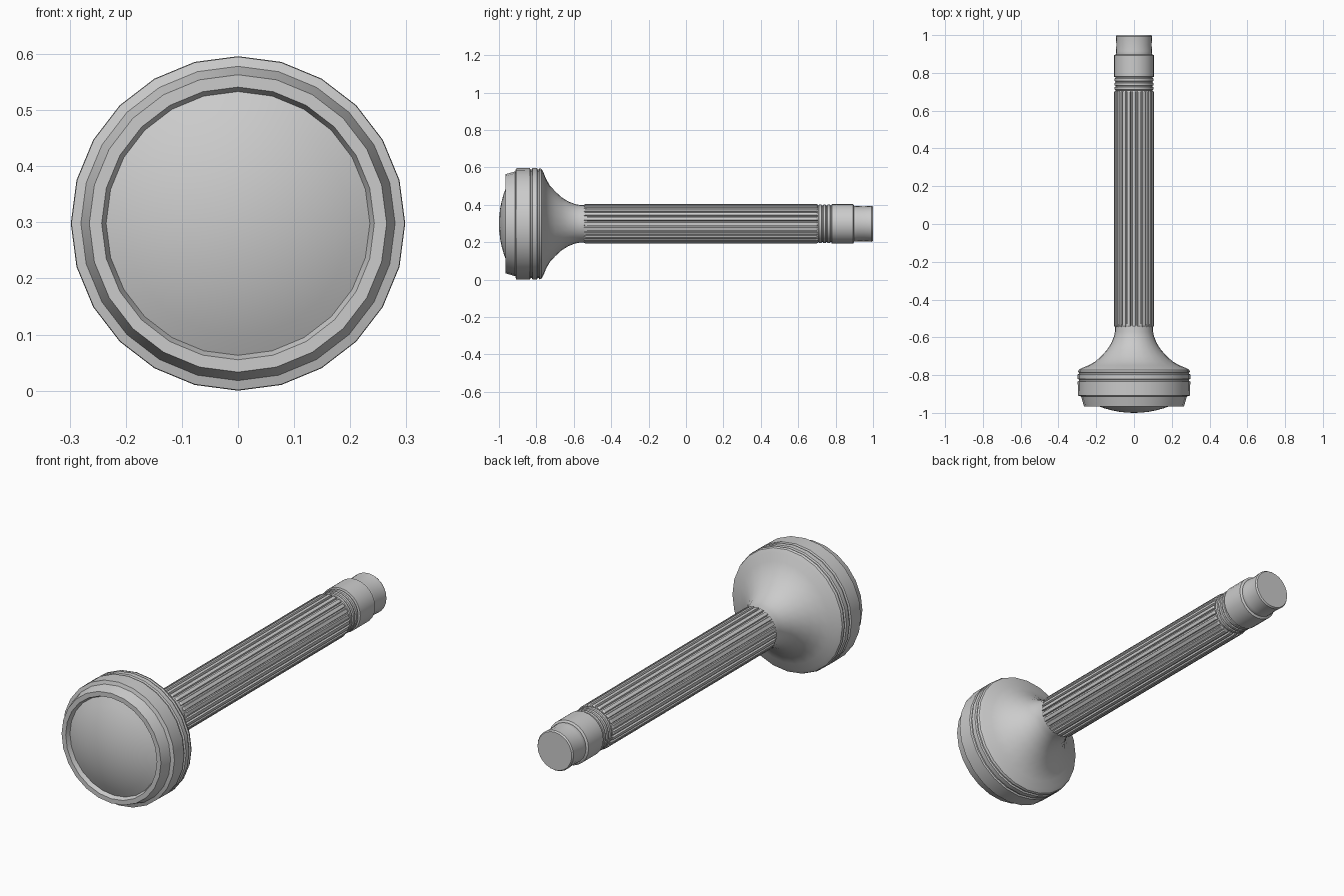
import bpy, bmesh
from math import sin, cos, pi, radians, sqrt

if "Cube" in bpy.data.objects:
    bpy.data.objects.remove(bpy.data.objects["Cube"])

CZ = 0.298   # height of the long axis
SIDES = 24


def finish(name, bm, angle=30):
    bmesh.ops.recalc_face_normals(bm, faces=bm.faces)
    me = bpy.data.meshes.new(name)
    bm.to_mesh(me)
    bm.free()
    ob = bpy.data.objects.new(name, me)
    bpy.context.collection.objects.link(ob)
    bpy.ops.object.select_all(action='DESELECT')
    ob.select_set(True)
    bpy.context.view_layer.objects.active = ob
    bpy.ops.object.shade_smooth_by_angle(angle=radians(angle))
    return ob


def skin(bm, rings):
    # bridge neighbouring rings, fanning to a point at the axis
    n = max(len(r) for r in rings)
    for a, b in zip(rings, rings[1:]):
        for i in range(n):
            j = (i + 1) % n
            if len(a) == 1:
                bm.faces.new((a[0], b[i], b[j]))
            elif len(b) == 1:
                bm.faces.new((a[i], b[0], a[j]))
            else:
                bm.faces.new((a[i], b[i], b[j], a[j]))


def lathe(name, profile):
    # profile: (y, radius) pairs, spun round the long axis
    bm = bmesh.new()
    rings = []
    for y, r in profile:
        count = 1 if r == 0 else SIDES
        rings.append([bm.verts.new((r * sin(2 * pi * i / SIDES), y,
                                    CZ + r * cos(2 * pi * i / SIDES)))
                      for i in range(count)])
    skin(bm, rings)
    for ring in (rings[0], rings[-1]):
        if len(ring) > 1:
            bm.faces.new(ring)
    return finish(name, bm)


# Head: domed face in a raised rim, banded side, flared back
R = 0.52
dome = [(-1 + R - sqrt(R * R - r * r), r)
        for r in (0, 0.04, 0.08, 0.12, 0.16, 0.20, 0.235)]
rim = [(-0.965, 0.243), (-0.965, 0.265), (-0.913, 0.28), (-0.908, 0.297)]
band = [(-0.835, 0.298), (-0.831, 0.291), (-0.824, 0.291), (-0.82, 0.298),
        (-0.797, 0.298), (-0.793, 0.291), (-0.787, 0.291), (-0.783, 0.297),
        (-0.772, 0.293)]
flare = [(-0.762, 0.275), (-0.748, 0.24), (-0.728, 0.205), (-0.70, 0.174),
         (-0.665, 0.142), (-0.63, 0.12), (-0.595, 0.106), (-0.57, 0.101),
         (-0.53, 0.100)]
lathe("domed_head", dome + rim + band + flare)

# Fluted grip: trapezoid ribs round a straight shaft
bm = bmesh.new()
rings = []
for y, shrink in ((-0.545, 0.004), (-0.538, 0), (0.698, 0), (0.705, 0.004)):
    ring = []
    for i in range(SIDES):
        for t, r in ((-0.28, 0.106), (0.28, 0.106), (0.38, 0.098), (0.62, 0.098)):
            a = 2 * pi * (i + t) / SIDES
            ring.append(bm.verts.new(((r - shrink) * sin(a), y,
                                      CZ + (r - shrink) * cos(a))))
    rings.append(ring)
skin(bm, rings)
bm.faces.new(rings[0])
bm.faces.new(rings[-1])
finish("fluted_grip", bm, 20)

# Grooved rings between grip and collar
rings_profile = [(0.69, 0.097)]
for k in range(3):
    y = 0.708 + k * 0.023
    rings_profile += [(y, 0.097), (y + 0.003, 0.102),
                      (y + 0.016, 0.102), (y + 0.019, 0.097)]
lathe("grooved_rings", rings_profile + [(0.79, 0.097)])

# Collar
lathe("collar", [(0.777, 0.098), (0.78, 0.106), (0.893, 0.106), (0.898, 0.098)])

# Waisted end cap
lathe("end_cap", [(0.89, 0.093), (0.90, 0.096), (0.915, 0.095), (0.95, 0.0935),
                  (0.978, 0.095), (0.993, 0.096), (1.0, 0.091)])
